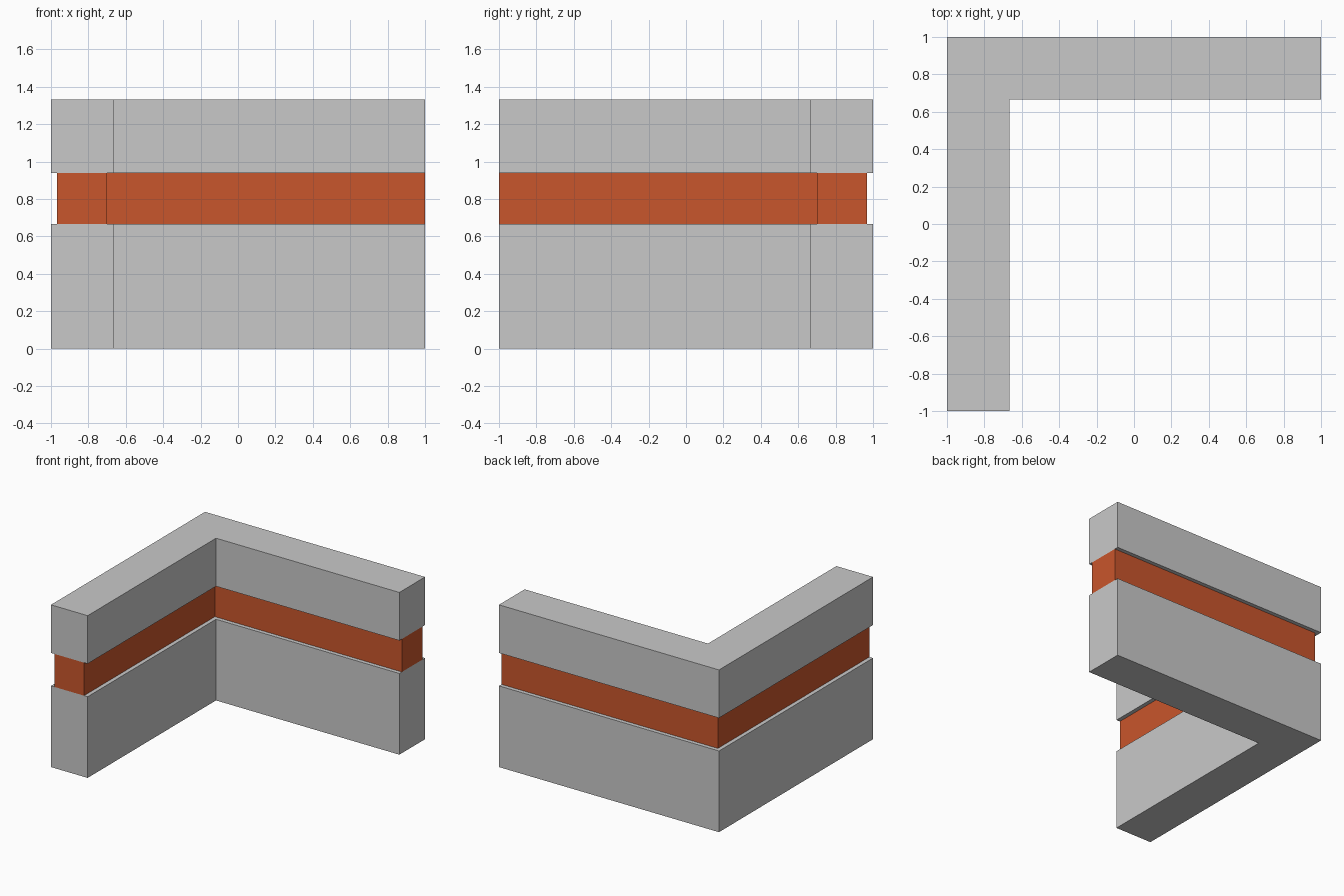
import bpy
import bmesh

if "Cube" in bpy.data.objects:
    bpy.data.objects.remove(bpy.data.objects["Cube"])


def material(name, rgb):
    m = bpy.data.materials.new(name)
    m.diffuse_color = (*rgb, 1)
    m.use_nodes = True
    m.node_tree.nodes["Principled BSDF"].inputs["Base Color"].default_value = m.diffuse_color
    return m


grey = material("light grey", (0.584, 0.584, 0.584))
orange = material("burnt orange", (0.584, 0.093, 0.025))


def corner_wall(name, z0, z1, inset, mat):
    """Extrude an L footprint; inset narrows the long sides, ends stay flush."""
    o, i = 1 - inset, 2 / 3 + inset
    outline = [(-o, -1), (-i, -1), (-i, i), (1, i), (1, o), (-o, o)]
    bm = bmesh.new()
    base = bm.faces.new([bm.verts.new((x, y, z0)) for x, y in outline])
    top = bmesh.ops.extrude_face_region(bm, geom=[base], use_keep_orig=True)
    verts = [v for v in top["geom"] if isinstance(v, bmesh.types.BMVert)]
    bmesh.ops.translate(bm, verts=verts, vec=(0, 0, z1 - z0))
    bmesh.ops.recalc_face_normals(bm, faces=bm.faces)
    mesh = bpy.data.meshes.new(name)
    bm.to_mesh(mesh)
    bm.free()
    mesh.materials.append(mat)
    bpy.context.collection.objects.link(bpy.data.objects.new(name, mesh))


# Two grey wall courses with a recessed orange stripe between them
corner_wall("lower_wall", 0, 0.667, 0, grey)
corner_wall("stripe_band", 0.667, 0.938, 0.033, orange)
corner_wall("upper_wall", 0.938, 1.333, 0, grey)
